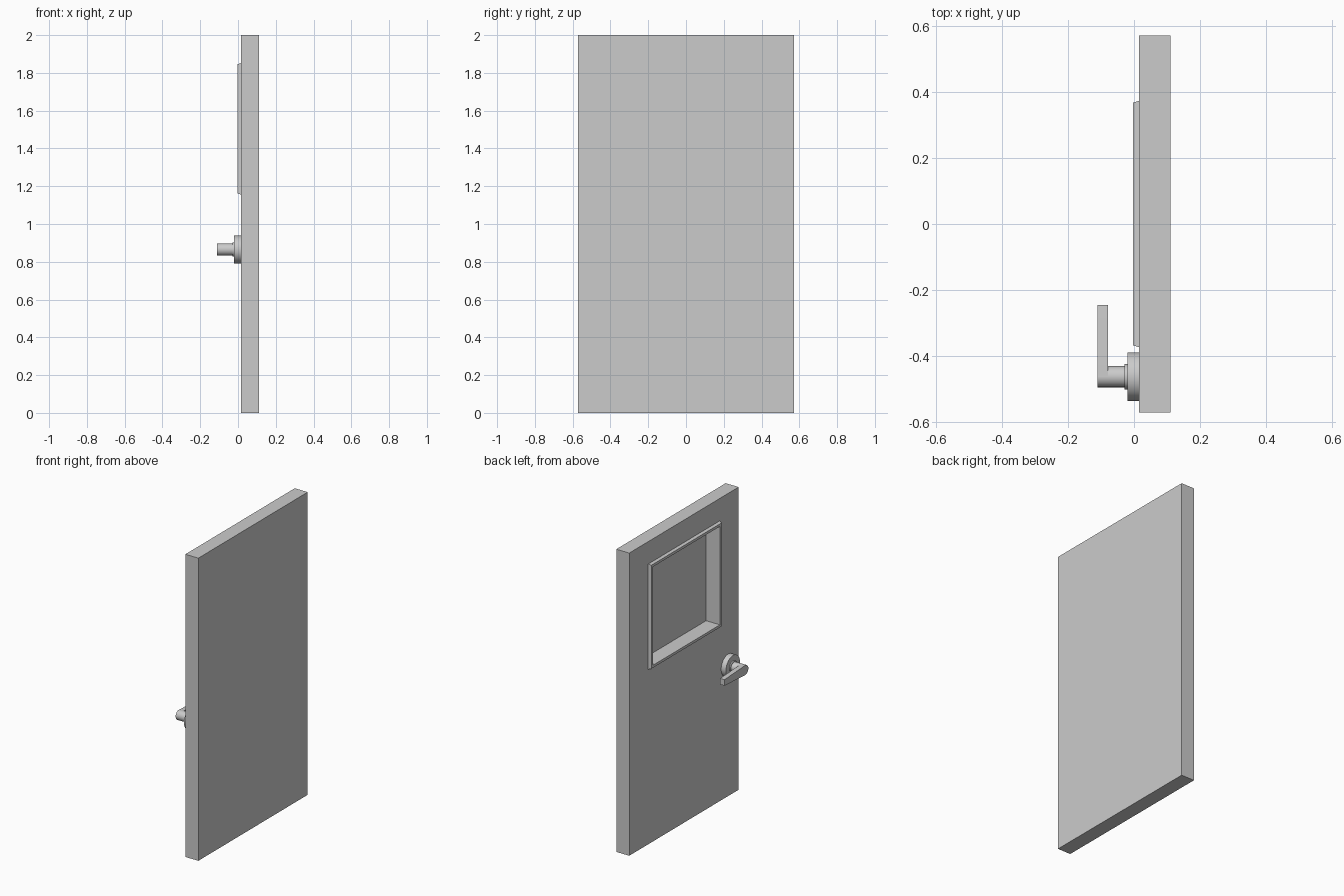
import bpy, bmesh, math
from mathutils import Matrix

if "Cube" in bpy.data.objects:
    bpy.data.objects.remove(bpy.data.objects["Cube"])

WIN_Z = 1.504                      # window centre height
HY, HZ = -0.462, 0.865             # handle centre


def finish(name, bm, smooth=False):
    bmesh.ops.recalc_face_normals(bm, faces=bm.faces[:])
    me = bpy.data.meshes.new(name)
    bm.to_mesh(me)
    bm.free()
    ob = bpy.data.objects.new(name, me)
    bpy.context.collection.objects.link(ob)
    if smooth:
        bpy.context.view_layer.objects.active = ob
        ob.select_set(True)
        bpy.ops.object.shade_smooth_by_angle(angle=math.radians(35))
        ob.select_set(False)
    return ob


def loft(name, rings, closed=False, smooth=False):
    """Skin a list of point rings; cap the ends, or join last to first."""
    bm = bmesh.new()
    loops = [[bm.verts.new(p) for p in r] for r in rings]
    pairs = list(zip(loops, loops[1:])) + ([(loops[-1], loops[0])] if closed else [])
    n = len(loops[0])
    for a, b in pairs:
        for i in range(n):
            j = (i + 1) % n
            bm.faces.new((a[i], a[j], b[j], b[i]))
    if not closed:
        bm.faces.new(loops[0])
        bm.faces.new(loops[-1])
    return finish(name, bm, smooth)


def rect(x, hy, hz, z):
    return [(x, -hy, z - hz), (x, hy, z - hz), (x, hy, z + hz), (x, -hy, z + hz)]


def disc(name, r, x0, x1):
    bm = bmesh.new()
    m = Matrix.Translation(((x0 + x1) / 2, HY, HZ)) @ Matrix.Rotation(math.pi / 2, 4, 'Y')
    bmesh.ops.create_cone(bm, cap_ends=True, segments=40, radius1=r, radius2=r,
                          depth=x1 - x0, matrix=m)
    return finish(name, bm, True)


# Door slab with a deep window recess in the -x face
loft("door_slab", [rect(0.098, 0.35, 0.325, WIN_Z), rect(0.015, 0.35, 0.325, WIN_Z),
                   rect(0.015, 0.571, 1.0, 1.0), rect(0.11, 0.571, 1.0, 1.0)])

# Raised window trim with a tapered outer edge
loft("window_trim", [rect(0.015, 0.35, 0.325, WIN_Z), rect(-0.003, 0.35, 0.325, WIN_Z),
                     rect(-0.003, 0.367, 0.342, WIN_Z), rect(0.015, 0.373, 0.348, WIN_Z)],
     closed=True)

# Handle rosette, collar and stem
disc("handle_rosette", 0.0735, -0.02, 0.016)
disc("handle_collar", 0.038, -0.028, -0.019)
disc("handle_stem", 0.032, -0.109, -0.027)

# Lever: round around the stem, tapering to a square tip
R, TIP = 0.032, 0.02
outline = [(HY + R * math.cos(a), HZ + R * math.sin(a))
           for a in (math.radians(85 + 190 * i / 20) for i in range(21))]
outline += [(-0.245, HZ - TIP), (-0.245, HZ + TIP)]
loft("handle_lever", [[(x, y, z) for y, z in outline] for x in (-0.11, -0.078)], smooth=True)
